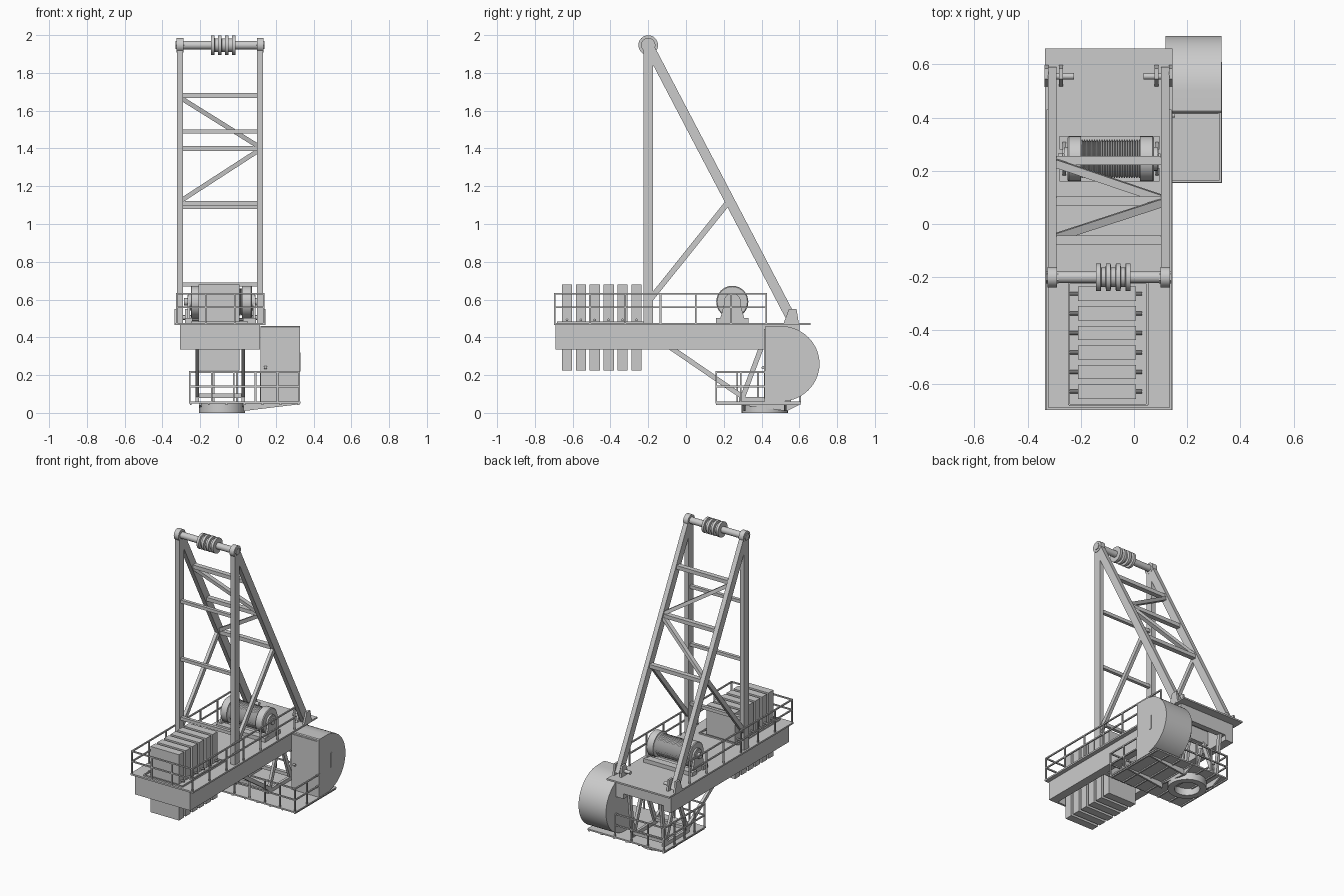
import bpy, bmesh, math
from mathutils import Vector, Matrix

if "Cube" in bpy.data.objects:
    bpy.data.objects.remove(bpy.data.objects["Cube"])

CX = -0.095            # centre line of the machine
HALF = 0.2125          # half spacing of the mast legs
TOP = (-0.2, 1.947)    # mast head pin (y, z)


def finish(name, bm, smooth=False):
    bmesh.ops.recalc_face_normals(bm, faces=bm.faces)
    me = bpy.data.meshes.new(name)
    bm.to_mesh(me)
    bm.free()
    ob = bpy.data.objects.new(name, me)
    bpy.context.collection.objects.link(ob)
    if smooth:
        bpy.ops.object.select_all(action='DESELECT')
        ob.select_set(True)
        bpy.context.view_layer.objects.active = ob
        bpy.ops.object.shade_smooth_by_angle(angle=math.radians(30))
    return ob


def box(bm, x0, x1, y0, y1, z0, z1):
    m = Matrix.Translation(((x0 + x1) / 2, (y0 + y1) / 2, (z0 + z1) / 2))
    bmesh.ops.create_cube(bm, size=1, matrix=m @ Matrix.Diagonal((x1 - x0, y1 - y0, z1 - z0, 1)))


def beam(bm, a, b, w, h=None):
    # square bar between two points; w is the sideways width, h the depth
    a, b = Vector(a), Vector(b)
    d = (b - a).normalized()
    side = Vector((1, 0, 0)) if abs(d.x) < 0.5 else Vector((0, 1, 0))
    side = (side - d * side.dot(d)).normalized()
    up = d.cross(side)
    rot = Matrix((side, up, d)).transposed().to_4x4()
    m = Matrix.Translation((a + b) / 2) @ rot
    bmesh.ops.create_cube(bm, size=1, matrix=m @ Matrix.Diagonal((w, h or w, (b - a).length, 1)))


def lathe(bm, prof, y, z, n=32):
    # closed turned body about an x-parallel axis; prof = [(x, radius), ...]
    rings = [[bm.verts.new((x, y + r * math.cos(2 * math.pi * i / n), z + r * math.sin(2 * math.pi * i / n)))
              for i in range(n)] for x, r in prof]
    for p, q in zip(rings, rings[1:]):
        for i in range(n):
            bm.faces.new((p[i], p[(i + 1) % n], q[(i + 1) % n], q[i]))
    bm.faces.new(rings[0])
    bm.faces.new(rings[-1])


def rod(bm, x0, x1, r, y, z, n=24):
    lathe(bm, [(x0, r), (x1, r)], y, z, n)


def prism(bm, pts, x0, x1):
    # y-z outline extruded along x
    a = [bm.verts.new((x0, y, z)) for y, z in pts]
    b = [bm.verts.new((x1, y, z)) for y, z in pts]
    bm.faces.new(a)
    bm.faces.new(b)
    for i in range(len(pts)):
        j = (i + 1) % len(pts)
        bm.faces.new((a[i], a[j], b[j], b[i]))


def railing(name, path, spaces, z0, heights, t=0.009):
    bm = bmesh.new()
    for (a, b), n in zip(zip(path, path[1:]), spaces):
        a, b = Vector(a), Vector(b)
        for h in heights:
            beam(bm, (*a, h), (*b, h), t)
        for i in range(n + 1):
            p = a.lerp(b, i / n)
            beam(bm, (*p, z0), (*p, heights[0] + t / 2), t)
    finish(name, bm)


# upper deck and girders
bm = bmesh.new()
box(bm, -0.335, 0.145, -0.70, 0.66, 0.465, 0.476)
finish("deck_plate", bm)
bm = bmesh.new()
for s in (-1, 1):
    x = CX + s * 0.182
    box(bm, x - 0.03, x + 0.03, -0.69, 0.60, 0.335, 0.465)
for y0, y1 in ((-0.69, -0.675), (-0.225, -0.19), (-0.09, -0.05), (0.2, 0.24), (0.39, 0.43), (0.56, 0.6)):
    box(bm, -0.25, 0.06, y0, y1, 0.335 if y0 < 0 else 0.37, 0.465)
finish("deck_girders", bm)
bm = bmesh.new()
for x in (-0.245, 0.05):
    box(bm, x - 0.004, x + 0.004, -0.68, -0.22, 0.47, 0.485)
for y in (-0.68, -0.22):
    box(bm, -0.245, 0.05, y - 0.004, y + 0.004, 0.47, 0.485)
finish("counterweight_frame", bm)
railing("deck_railing", [(-0.325, 0.425), (-0.325, -0.695), (0.137, -0.695), (0.137, 0.425)],
        (6, 3, 6), 0.47, (0.63, 0.56))

# counterweight slabs with their support rods
bm = bmesh.new()
rods = bmesh.new()
for i in range(6):
    y = -0.63 + i * 0.0735
    box(bm, -0.21, 0.008, y - 0.027, y + 0.027, 0.225, 0.68)
    rod(rods, -0.243, 0.03, 0.007, y, 0.492, 10)
finish("counterweight_slabs", bm)
finish("counterweight_rods", rods, True)

# mast legs, cross bars and braces
front, rear, brace, head, foot = (bmesh.new() for _ in range(5))
slope = (0.555 + 0.2) / (TOP[1] - 0.505)
for s in (-1, 1):
    x = CX + s * HALF
    box(front, x - 0.016, x + 0.016, -0.225, -0.175, 0.47, 1.96)
    beam(rear, (x, TOP[0], TOP[1]), (x, 0.567, 0.482), 0.032, 0.052)
    beam(brace, (x, -0.19, 0.6), (x, 0.215, 1.105), 0.022, 0.03)
    rod(head, x - 0.018, x + 0.018, 0.038, *TOP, 24)
    rod(head, x - 0.023, x + 0.023, 0.024, *TOP, 6)
    # foot lugs and pin
    for o in (-0.033, 0.021):
        xl = CX + s * (HALF + o)
        prism(foot, [(0.515, 0.47), (0.598, 0.47), (0.585, 0.55), (0.545, 0.55)], xl - 0.007, xl + 0.007)
    xa, xb = sorted((CX + s * 0.13, CX + s * 0.236))
    rod(foot, xa, xb, 0.012, 0.555, 0.505, 16)
xl, xr = CX - HALF, CX + HALF
for z in (0.68, 1.09, 1.49):
    beam(front, (xl, -0.2, z), (xr, -0.2, z), 0.022)


def on_rear(x, z):
    return (x, TOP[0] + (TOP[1] - z) * slope, z)


for z in (1.11, 1.40, 1.68):
    beam(rear, on_rear(xl, z), on_rear(xr, z), 0.034, 0.026)
beam(rear, on_rear(xl, 1.67), on_rear(xr, 1.405), 0.03, 0.024)
beam(rear, on_rear(xr, 1.395), on_rear(xl, 1.12), 0.03, 0.024)
for n, b in (("mast_front_frame", front), ("mast_rear_frame", rear), ("mast_side_braces", brace)):
    finish(n, b)
finish("mast_head_knuckles", head, True)
finish("mast_foot_pins", foot, True)

# mast head shaft and rope sheaves
bm = bmesh.new()
rod(bm, xl, xr, 0.022, *TOP)
finish("head_shaft", bm, True)
bm = bmesh.new()
prof = []
for i in range(4):
    x = -0.142 + i * 0.037
    prof += [(x, 0.052), (x + 0.017, 0.052), (x + 0.019, 0.036), (x + 0.035, 0.036)]
lathe(bm, prof[:-2], *TOP)
finish("rope_sheaves", bm, True)

# winch: grooved drum, flanges, bearings and base
WY, WZ = 0.245, 0.588
bm = bmesh.new()
prof = []
for i in range(24):
    x = -0.2 + i * 0.225 / 24
    prof += [(x, 0.066), (x + 0.0047, 0.074)]
lathe(bm, prof + [(0.025, 0.066)], WY, WZ)
finish("winch_drum", bm, True)
bm = bmesh.new()
lathe(bm, [(-0.25, 0.06), (-0.25, 0.08), (-0.245, 0.085), (-0.2, 0.085)], WY, WZ)
lathe(bm, [(0.022, 0.085), (0.07, 0.085), (0.075, 0.08), (0.075, 0.06)], WY, WZ)
rod(bm, -0.285, 0.1, 0.02, WY, WZ)
rod(bm, -0.262, 0.088, 0.045, WY, WZ)
finish("winch_flanges", bm, True)
bm = bmesh.new()
for x in (-0.268, 0.08):
    prism(bm, [(0.175, 0.475), (0.315, 0.475), (0.28, WZ + 0.02), (0.265, WZ + 0.035),
               (0.225, WZ + 0.035), (0.21, WZ + 0.02)], x, x + 0.013)
for y in (0.185, 0.305):
    box(bm, -0.28, 0.095, y - 0.025, y + 0.025, 0.475, 0.503)
finish("winch_base", bm)

# lower platform with joists and tapered brackets
bm = bmesh.new()
box(bm, -0.26, 0.33, 0.155, 0.608, 0.05, 0.06)
for i in range(7):
    x = -0.25 + i * 0.095
    box(bm, x - 0.005, x + 0.005, 0.16, 0.605, 0.042, 0.052)
finish("lower_platform", bm)
bm = bmesh.new()
for y in (0.31, 0.525):
    vs = [[bm.verts.new((x, y + d, z)) for x, z in ((0.03, 0.01), (0.32, 0.045), (0.32, 0.052), (0.03, 0.052))]
          for d in (-0.006, 0.006)]
    bm.faces.new(vs[0])
    bm.faces.new(vs[1])
    for i in range(4):
        j = (i + 1) % 4
        bm.faces.new((vs[0][i], vs[0][j], vs[1][j], vs[1][i]))
for x in (-0.2, 0.03):
    prism(bm, [(0.30, 0.04), (0.535, 0.01), (0.605, 0.045), (0.605, 0.052), (0.30, 0.052)], x - 0.006, x + 0.006)
finish("platform_brackets", bm)
railing("platform_railing", [(0.325, 0.42), (0.325, 0.16), (-0.255, 0.16), (-0.255, 0.603), (0.12, 0.603)],
        (2, 5, 4, 3), 0.055, (0.217, 0.14))

# slewing ring under the platform
bm = bmesh.new()
n = 40
prof = ((0.122, 0.05), (0.122, 0.0), (0.08, 0.0), (0.08, 0.05))
rings = [[bm.verts.new((-0.085 + r * math.cos(2 * math.pi * i / n), 0.417 + r * math.sin(2 * math.pi * i / n), z))
          for i in range(n)] for r, z in prof]
for k in range(4):
    p, q = rings[k], rings[(k + 1) % 4]
    for i in range(n):
        bm.faces.new((p[i], p[(i + 1) % n], q[(i + 1) % n], q[i]))
finish("slewing_ring", bm, True)

# struts between deck and platform
bm = bmesh.new()
for x in (-0.215, 0.028):
    beam(bm, (x, -0.08, 0.345), (x, 0.30, 0.085), 0.018, 0.026)
    beam(bm, (x, 0.295, 0.07), (x, 0.40, 0.35), 0.018, 0.026)
    beam(bm, (x, 0.54, 0.06), (x, 0.42, 0.38), 0.018, 0.026)
    beam(bm, (x, 0.54, 0.06), (x, 0.58, 0.38), 0.018, 0.026)
    box(bm, x - 0.009, x + 0.009, 0.28, 0.555, 0.06, 0.085)
for y in (0.295, 0.54):
    box(bm, -0.215, 0.028, y - 0.012, y + 0.012, 0.08, 0.102)
finish("platform_struts", bm)

# round-backed operator cab with door and handles
bm = bmesh.new()
arc = [(0.5 + 0.207 * math.cos(t), 0.26 + 0.2 * math.sin(t))
       for t in (math.radians(90 - 180 * i / 28) for i in range(29))]
prism(bm, [(0.418, 0.06), (0.418, 0.455), (0.424, 0.46)] + arc, 0.118, 0.328)
finish("operator_cab", bm, True)
bm = bmesh.new()
box(bm, 0.128, 0.318, 0.414, 0.42, 0.075, 0.445)
rod(bm, 0.138, 0.154, 0.008, 0.408, 0.24, 12)
box(bm, 0.325, 0.331, 0.545, 0.56, 0.22, 0.32)
finish("cab_door", bm)
